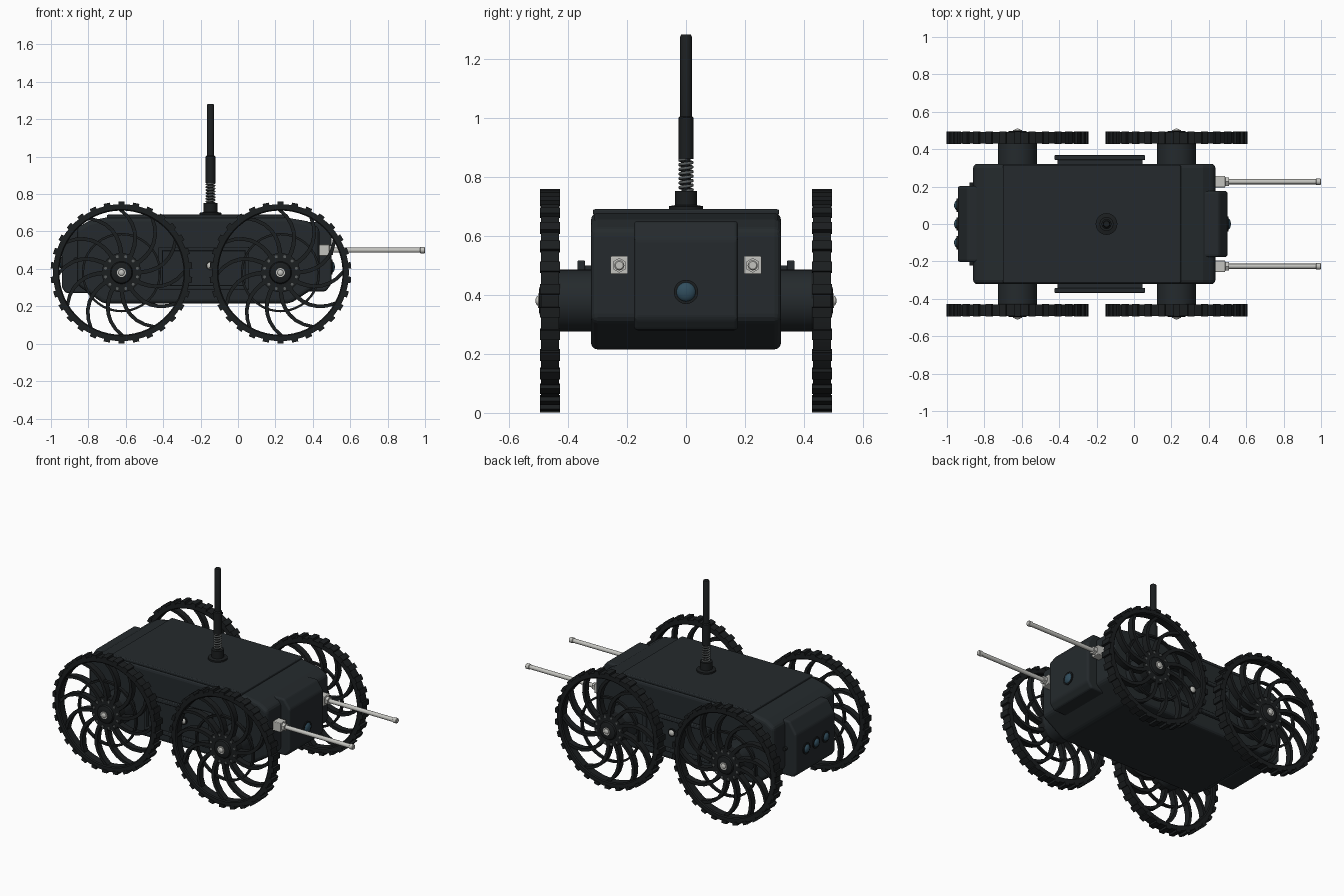
import bpy, bmesh
from math import cos, sin, pi
from mathutils import Vector, Matrix

if "Cube" in bpy.data.objects:
    bpy.data.objects.remove(bpy.data.objects["Cube"])


def mat(name, rgb):
    m = bpy.data.materials.new(name)
    m.diffuse_color = (*rgb, 1)
    m.use_nodes = True
    m.node_tree.nodes["Principled BSDF"].inputs["Base Color"].default_value = m.diffuse_color
    return m


BODY = mat("dark_shell", (0.018, 0.023, 0.026))
BLACK = mat("rubber_black", (0.011, 0.013, 0.014))
SILVER = mat("silver", (0.55, 0.55, 0.52))
GREY = mat("spring_grey", (0.1, 0.11, 0.11))
GLASS = mat("lens_blue", (0.03, 0.075, 0.11))


def finish(name, bm, m, bevel=0, smooth=True):
    bmesh.ops.recalc_face_normals(bm, faces=bm.faces)
    me = bpy.data.meshes.new(name)
    bm.to_mesh(me)
    bm.free()
    ob = bpy.data.objects.new(name, me)
    bpy.context.collection.objects.link(ob)
    me.materials.append(m)
    if smooth:
        bpy.ops.object.select_all(action='DESELECT')
        ob.select_set(True)
        bpy.context.view_layer.objects.active = ob
        bpy.ops.object.shade_smooth_by_angle(angle=0.6)
    if bevel:
        b = ob.modifiers.new("bevel", 'BEVEL')
        b.width, b.segments, b.limit_method, b.angle_limit = bevel, 3, 'ANGLE', 0.5
    return ob


def prism(name, profile, hy, m, bevel=0.0):
    """xz profile extruded symmetrically along y"""
    bm = bmesh.new()
    a = [bm.verts.new((x, -hy, z)) for x, z in profile]
    f = bm.faces.new(a)
    r = bmesh.ops.extrude_face_region(bm, geom=[f])
    vs = [g for g in r['geom'] if isinstance(g, bmesh.types.BMVert)]
    bmesh.ops.translate(bm, verts=vs, vec=(0, 2 * hy, 0))
    return finish(name, bm, m, bevel, smooth=False)


def add_box(bm, lo, hi, rot=Matrix()):
    c = [(p + q) / 2 for p, q in zip(lo, hi)]
    d = [q - p for p, q in zip(lo, hi)]
    bmesh.ops.create_cube(bm, size=1, matrix=rot @ Matrix.Translation(c) @ Matrix.Diagonal((*d, 1)))


def box(name, lo, hi, m, bevel=0.0):
    bm = bmesh.new()
    add_box(bm, lo, hi)
    return finish(name, bm, m, bevel, smooth=False)


def lathe(name, pts, loc, axis, m, seg=32, closed=False):
    """(radius, height) profile spun round an axis through loc"""
    bm = bmesh.new()
    q = Vector((0, 0, 1)).rotation_difference(Vector(axis))
    vs = [bm.verts.new(Vector(loc) + q @ Vector((max(r, 1e-5), 0, h))) for r, h in pts]
    ed = [bm.edges.new(vs[i:i + 2]) for i in range(len(vs) - 1)]
    if closed:
        ed.append(bm.edges.new((vs[-1], vs[0])))
    bmesh.ops.spin(bm, geom=vs + ed, cent=loc, axis=axis, angle=2 * pi, steps=seg, use_duplicate=False)
    bmesh.ops.remove_doubles(bm, verts=bm.verts, dist=1e-4)
    return finish(name, bm, m)


def cyl(name, r, h0, h1, loc, axis, m, seg=32):
    return lathe(name, [(0, h0), (r, h0), (r, h1), (0, h1)], loc, axis, m, seg)


def dome(name, r, h, loc, axis, m):
    arc = [(r * cos(i * pi / 12), h * sin(i * pi / 12)) for i in range(7)]
    return lathe(name, arc, loc, axis, m, 24)


# Chassis shell, lid, nose and rear box
prism("chassis", [(-0.72, 0.215), (0.28, 0.215), (0.435, 0.315), (0.435, 0.62), (0.37, 0.655),
                  (0.25, 0.676), (-0.70, 0.676), (-0.80, 0.655), (-0.86, 0.62), (-0.86, 0.315)], 0.322, BODY, 0.022)
box("lid", (-0.70, -0.315, 0.67), (0.25, 0.315, 0.69), BODY, 0.006)
prism("nose", [(0.34, 0.28), (0.47, 0.28), (0.50, 0.32), (0.50, 0.59), (0.455, 0.65), (0.34, 0.65)],
      0.176, BODY, 0.012)
prism("rear_box", [(-0.80, 0.27), (-0.92, 0.27), (-0.942, 0.30), (-0.942, 0.55), (-0.89, 0.63), (-0.80, 0.63)],
      0.203, BODY, 0.012)

# Front camera and rear lamps
lathe("camera_ring", [(0.032, 0), (0.041, 0), (0.041, 0.008), (0.032, 0.008)], (0.498, 0, 0.41), (1, 0, 0), BLACK, closed=True)
dome("camera_lens", 0.034, 0.02, (0.498, 0, 0.41), (1, 0, 0), GLASS)
for i in (-1, 0, 1):
    cyl("rear_lamp_rim", 0.036, 0, 0.006, (-0.942, i * 0.1, 0.43), (-1, 0, 0), BLACK)
    dome("rear_lamp", 0.028, 0.02, (-0.942, i * 0.1, 0.43), (-1, 0, 0), GLASS)

# Antenna
A = (-0.147, 0, 0)
Z = (0, 0, 1)
lathe("antenna_base", [(0, 0.685), (0.058, 0.685), (0.058, 0.70), (0.037, 0.704), (0.037, 0.752), (0, 0.752)], A, Z, BLACK)
cyl("antenna_core", 0.015, 0.75, 0.87, A, Z, BLACK, 16)
lathe("antenna_mast", [(0, 0.86), (0.026, 0.86), (0.026, 1.0), (0.02, 1.005), (0.02, 1.275), (0.016, 1.282), (0, 1.282)],
      A, Z, BLACK)
cu = bpy.data.curves.new("antenna_spring", 'CURVE')
cu.dimensions, cu.bevel_depth, cu.bevel_resolution = '3D', 0.0055, 2
sp = cu.splines.new('POLY')
N = 7 * 16
sp.points.add(N)
for i, p in enumerate(sp.points):
    t = 2 * pi * i / 16
    p.co = (A[0] + 0.021 * cos(t), 0.021 * sin(t), 0.752 + 0.108 * i / N, 1)
cu.materials.append(GREY)
bpy.context.collection.objects.link(bpy.data.objects.new("antenna_spring", cu))


def wheel(cx, s):
    """wheel and axle at x = cx on side s; axis points outwards"""
    ax, c = (0, s, 0), (cx, 0, 0.38)
    cyl("axle_housing", 0.105, 0.30, 0.43, c, ax, BODY, 40)
    # tyre ring with tread blocks
    lathe("tyre", [(0.332, 0.437), (0.338, 0.431), (0.366, 0.431), (0.366, 0.491), (0.338, 0.491), (0.332, 0.485)],
          c, ax, BLACK, 60, closed=True)
    bm = bmesh.new()
    for i in range(30):
        rot = Matrix.Translation(c) @ Matrix.Rotation(2 * pi * i / 30, 4, 'Y')
        add_box(bm, (-0.017, s * 0.461 - 0.034, 0.358), (0.017, s * 0.461 + 0.034, 0.379), rot)
    finish("tread_blocks", bm, BLACK, smooth=False)
    # curved spokes
    bm = bmesh.new()
    for k in range(12):
        prev = None
        for j in range(9):
            t = j / 8
            r, a = 0.05 + 0.29 * t, 2 * pi * k / 12 + 0.55 * t * t
            w = 0.012 - 0.003 * t
            rad, tan = Vector((cos(a), 0, sin(a))), Vector((-sin(a), 0, cos(a)))
            mid = Vector(c) + rad * r + Vector((0, s * 0.461, 0))
            n = (tan - rad * 0.9 * t).normalized() * w
            y = Vector((0, 0.02, 0))
            ring = [bm.verts.new(mid + v) for v in (n + y, n - y, -n - y, -n + y)]
            if prev:
                for q in range(4):
                    bm.faces.new((prev[q], prev[q - 1], ring[q - 1], ring[q]))
            prev = ring
    finish("spokes", bm, BLACK)
    lathe("spoke_ring", [(0.2, 0.45), (0.212, 0.45), (0.212, 0.47), (0.2, 0.47)], c, ax, BLACK, 48, closed=True)
    # hub, bolts and axle nut
    lathe("hub", [(0, 0.425), (0.105, 0.425), (0.105, 0.478), (0.06, 0.482), (0.055, 0.492), (0.04, 0.498), (0, 0.498)],
          c, ax, BLACK, 40)
    for k in range(12):
        a = 2 * pi * (k + 0.5) / 12
        cyl("hub_bolt", 0.008, 0.47, 0.484, (cx + 0.088 * cos(a), 0, 0.38 + 0.088 * sin(a)), ax, GREY, 8)
    cyl("axle_nut", 0.024, 0.495, 0.502, c, ax, SILVER, 24)
    dome("axle_bolt", 0.016, 0.008, (cx, s * 0.502, 0.38), ax, SILVER)


for s in (-1, 1):
    for cx in (-0.623, 0.227):
        wheel(cx, s)
    # side panel with raised frame and sensor
    def side(name, x0, x1, y0, y1, z0, z1, b):
        box(name, (x0, min(s * y0, s * y1), z0), (x1, max(s * y0, s * y1), z1), BODY, b)
    side("side_panel", -0.41, 0.045, 0.31, 0.352, 0.31, 0.50, 0.004)
    for z in (0.29, 0.495):
        side("panel_rail", -0.425, 0.06, 0.342, 0.368, z, z + 0.022, 0.005)
    for x in (-0.425, 0.038):
        side("panel_post", x, x + 0.022, 0.342, 0.368, 0.30, 0.505, 0.005)
    cyl("side_sensor_rim", 0.026, 0.35, 0.36, (-0.147, 0, 0.417), (0, s, 0), BLACK)
    dome("side_sensor", 0.02, 0.012, (-0.147, s * 0.358, 0.417), (0, s, 0), SILVER)
    # front probe rods
    y = s * 0.226
    box("probe_block", (0.425, y - 0.03, 0.47), (0.488, y + 0.03, 0.531), SILVER, 0.004)
    P, X = (0, y, 0.5), (1, 0, 0)
    cyl("probe_nut", 0.025, 0.486, 0.508, P, X, SILVER, 6)
    lathe("probe_rod", [(0, 0.50), (0.0135, 0.50), (0.0135, 0.972), (0.017, 0.975), (0.017, 0.996), (0.013, 1.0), (0, 1.0)],
          P, X, SILVER, 24)
    # rear side knob
    cyl("rear_knob", 0.012, 0.20, 0.222, (-0.868, 0, 0.45), (0, s, 0), BLACK, 16)
